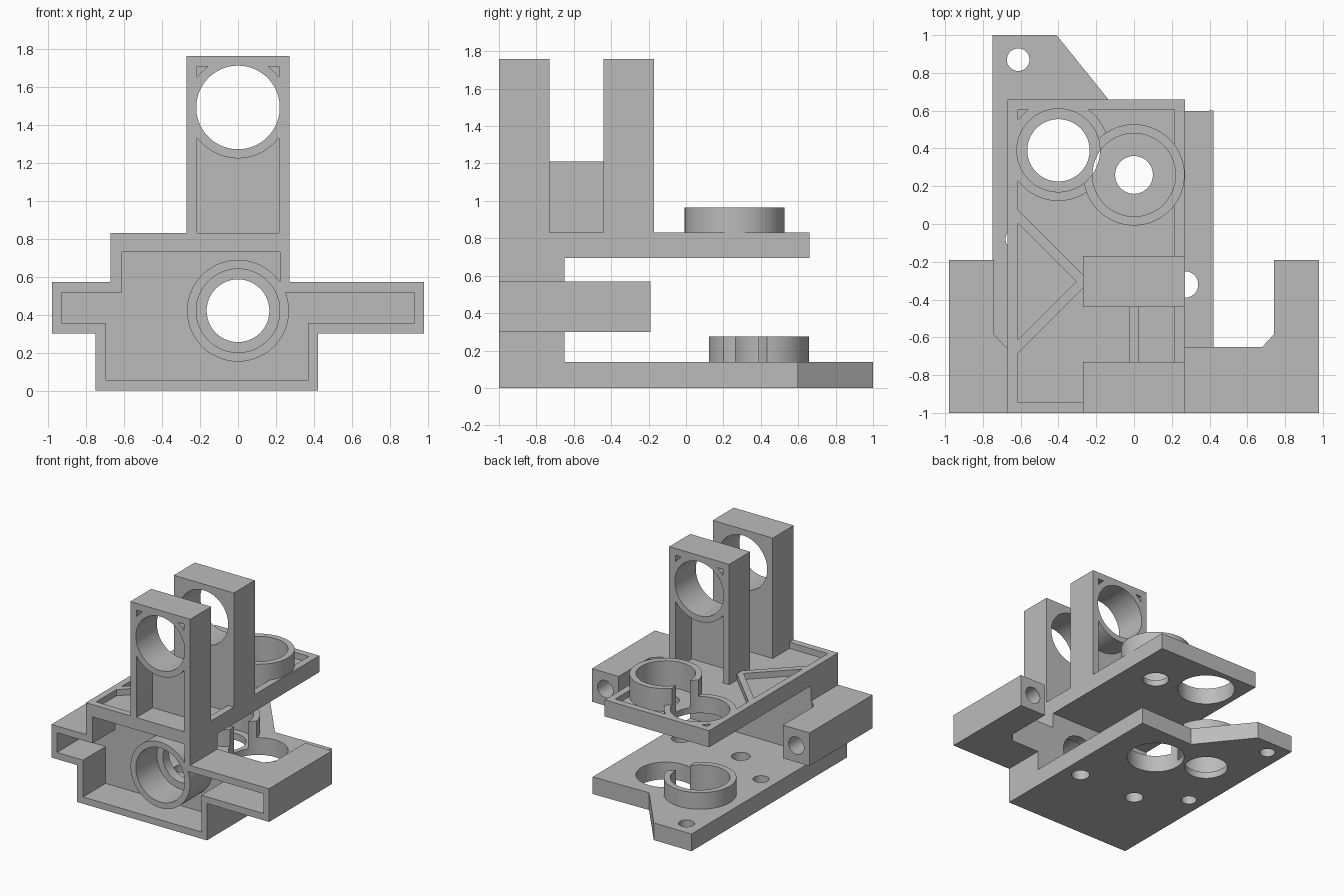
import bpy
import bmesh
import math
from mathutils import Vector

default = bpy.data.objects.get("Cube")
if default:
    bpy.data.objects.remove(default, do_unlink=True)

grey = bpy.data.materials.new("plain_grey")
grey.use_nodes = True
grey.diffuse_color = (0.5, 0.5, 0.5, 1)
grey.node_tree.nodes["Principled BSDF"].inputs["Base Color"].default_value = (0.5, 0.5, 0.5, 1)

cutters = []


def prism(name, points, axis, lo, hi):
    """Extrude a flat outline along y (outline in x, z) or z (outline in x, y)."""
    bm = bmesh.new()
    place = (lambda a, b, t: (a, t, b)) if axis == "y" else (lambda a, b, t: (a, b, t))
    face = bm.faces.new([bm.verts.new(place(a, b, lo)) for a, b in points])
    out = bmesh.ops.extrude_face_region(bm, geom=[face])
    verts = [v for v in out["geom"] if isinstance(v, bmesh.types.BMVert)]
    bmesh.ops.translate(bm, verts=verts, vec=Vector(place(0, 0, hi - lo)))
    bmesh.ops.recalc_face_normals(bm, faces=bm.faces)
    mesh = bpy.data.meshes.new(name)
    bm.to_mesh(mesh)
    bm.free()
    obj = bpy.data.objects.new(name, mesh)
    bpy.context.collection.objects.link(obj)
    mesh.materials.append(grey)
    return obj


def rect(x0, x1, b0, b1):
    return [(x0, b0), (x1, b0), (x1, b1), (x0, b1)]


def circle(centre, r, n=64):
    return [(centre[0] + r * math.cos(math.tau * (i + 0.5) / n),
             centre[1] + r * math.sin(math.tau * (i + 0.5) / n)) for i in range(n)]


def cutter(points, axis, lo, hi):
    obj = prism("cutter", points, axis, lo, hi)
    obj.hide_render = True
    cutters.append(obj)
    return obj


def cut(obj, *tools):
    bpy.context.view_layer.objects.active = obj
    for tool in tools:
        mod = obj.modifiers.new("cut", "BOOLEAN")
        mod.operation = "DIFFERENCE"
        mod.solver = "EXACT"
        mod.object = tool
        bpy.ops.object.modifier_apply(modifier=mod.name)
    parts.append(obj)


parts = []
FRONT, BACK = -1.0, -0.65
SIDE_BORE, REAR_BORE, FRONT_BORE, TOWER_BORE = (0, 0.26), (-0.4, 0.39), (0, 0.42), (0, 1.49)
BORE, BOSS, SHAFT = 0.22, 0.268, 0.165

# Front housing: stepped outline with a deep pocket and a bored boss
outline = [(-.98, .3), (-.75, .3), (-.75, 0), (.42, 0), (.42, .3), (.98, .3),
           (.98, .57), (.27, .57), (.27, .83), (-.67, .83), (-.67, .57), (-.98, .57)]
inner = [(-.93, .355), (-.695, .355), (-.695, .055), (.37, .055), (.37, .355), (.93, .355),
         (.93, .515), (.22, .515), (.22, .73), (-.61, .73), (-.61, .515), (-.93, .515)]
deck_pocket = cutter(rect(-.615, .215, -.945, .605), "z", .78, 1)
front_bore = cutter(circle(FRONT_BORE, BORE), "y", -1.1, -.73)
front_shaft = cutter(circle(FRONT_BORE, SHAFT), "y", -1.1, -.5)
cut(prism("front_housing", outline, "y", FRONT, BACK),
    cutter(inner, "y", -1.1, -.71), deck_pocket, front_shaft)
cut(prism("front_boss", circle(FRONT_BORE, BOSS), "y", FRONT, -.70), front_bore, front_shaft)

# Side arms with chamfered roots and blind holes in the back ends
for side, s in (("left", 1), ("right", -1)):
    arm = [(.98, BACK), (.98, -.19), (.74, -.19), (.74, -.585), (.68, BACK)]
    cut(prism(side + "_arm", [(s * x, y) for x, y in arm], "z", .3, .57),
        cutter(circle((s * .86, .435), .07, 32), "y", -.5, 0))

# Base plate with bearing bores and screw holes
base_clear = cutter(circle(SIDE_BORE, BORE), "z", -.1, .4)
base_bore = cutter(circle(REAR_BORE, BORE), "z", .055, .4)
base_shaft = cutter(circle(REAR_BORE, SHAFT), "z", -.1, .4)
screws = [cutter(circle(c, r, 32), "z", -.1, .2) for c, r in
          (((.27, -.32), .07), ((-.27, -.32), .07), ((-.62, -.08), .06), ((-.613, .87), .06))]
plate = [(-.75, BACK), (.42, BACK), (.42, .6), (-.08, .59), (-.41, 1), (-.75, 1)]
cut(prism("base_plate", plate, "z", 0, .14), base_clear, base_bore, base_shaft, *screws)
cut(prism("base_ring", circle(REAR_BORE, BOSS), "z", .1, .275), base_clear, base_bore, base_shaft)

# Upper plate: shallow pocket, open bore and raised ring
deck_clear = cutter(circle(REAR_BORE, BORE), "z", .6, 1.1)
deck_bore = cutter(circle(SIDE_BORE, BORE), "z", .745, 1.1)
deck_shaft = cutter(circle(SIDE_BORE, .1), "z", .6, 1.1)
deck_cuts = (deck_clear, deck_bore, deck_shaft)
cut(prism("upper_plate", rect(-.67, .27, BACK, .66), "z", .695, .83), deck_pocket, *deck_cuts)
cut(prism("bore_rim", circle(REAR_BORE, BOSS), "z", .76, .83), *deck_cuts)
cut(prism("upper_ring", circle(SIDE_BORE, BOSS), "z", .76, .965), *deck_cuts)

# Diagonal stiffeners, mirrored about the middle of the back upright
for name, s in (("rear_stiffener", 1), ("front_stiffener", -1)):
    bar = [(-.62, .385), (-.62, .315), (-.265, -.04), (-.265, .03)]
    cut(prism(name, [(x, -.305 + s * d) for x, d in bar], "z", .77, .83))

# Two uprights, pocketed on their outer faces, with a ring around each bore
tower_bore = cutter(circle(TOWER_BORE, BORE), "y", -1.2, 0)
for name, y0, y1, p0, p1, floor in (("front_upright", FRONT, -.73, -1.1, -.79, .83),
                                    ("back_upright", -.44, -.17, -.38, 0, .78)):
    cut(prism(name, rect(-.27, .27, .77, 1.76), "y", y0, y1),
        cutter(rect(-.215, .215, floor, 1.705), "y", p0, p1), tower_bore)
    cut(prism(name + "_ring", circle(TOWER_BORE, BOSS), "y", y0, y1), tower_bore)

# Thin web joining the uprights
cut(prism("upright_web", rect(-.025, .025, .77, 1.21), "y", -.74, -.43))

for tool in cutters:
    bpy.data.objects.remove(tool, do_unlink=True)

# Smooth the round walls, keep the corners sharp
bpy.ops.object.select_all(action="DESELECT")
for part in parts:
    part.select_set(True)
bpy.context.view_layer.objects.active = parts[0]
bpy.ops.object.shade_smooth_by_angle(angle=math.radians(30))
